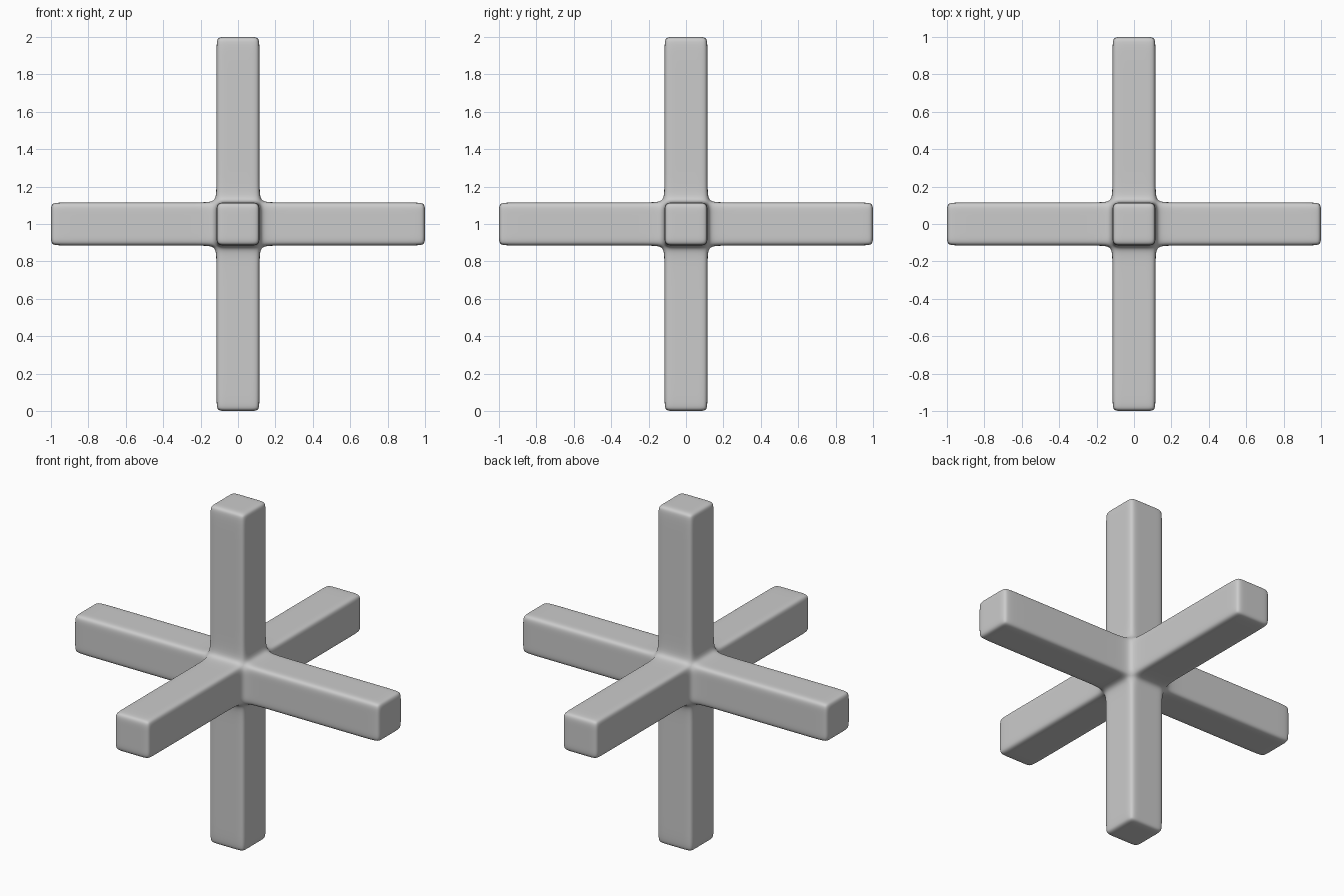
import bpy, bmesh
from itertools import product

if "Cube" in bpy.data.objects:
    bpy.data.objects.remove(bpy.data.objects["Cube"])

HALF = 0.115      # half thickness of each arm
INNER = 0.062     # support loop that sets the edge rounding
FILLET = 0.2      # support loop that sets the inner fillets
TIP = 0.945       # support loop near the arm ends

pos = [INNER, HALF, FILLET, TIP, 1.0]
grid = [-v for v in reversed(pos)] + pos
cells = range(len(grid) - 1)


def filled(c):
    # a cell is solid when at least two of its axes lie inside the bar thickness
    if any(i not in cells for i in c):
        return False
    return sum(abs(grid[i] + grid[i + 1]) / 2 < HALF for i in c) >= 2


# Cage of the six-armed cross: outer faces of all solid grid cells
bm = bmesh.new()
verts = {}


def vert(key):
    if key not in verts:
        x, y, z = (grid[i] for i in key)
        verts[key] = bm.verts.new((x, y, z + 1))
    return verts[key]


for c in product(cells, repeat=3):
    if not filled(c):
        continue
    for axis, side in product(range(3), (0, 1)):
        n = list(c)
        n[axis] += 1 if side else -1
        if filled(n):
            continue
        u, v = (axis + 1) % 3, (axis + 2) % 3
        loop = []
        for du, dv in ((0, 0), (1, 0), (1, 1), (0, 1)):
            k = list(c)
            k[axis] += side
            k[u] += du
            k[v] += dv
            loop.append(vert(tuple(k)))
        bm.faces.new(loop if side else loop[::-1])

for f in bm.faces:
    f.smooth = True
mesh = bpy.data.meshes.new("six_armed_cross")
bm.to_mesh(mesh)
bm.free()
cross = bpy.data.objects.new("six_armed_cross", mesh)
bpy.context.collection.objects.link(cross)

# Rounded edges and soft fillets
sub = cross.modifiers.new("smooth", 'SUBSURF')
sub.levels = sub.render_levels = 3
